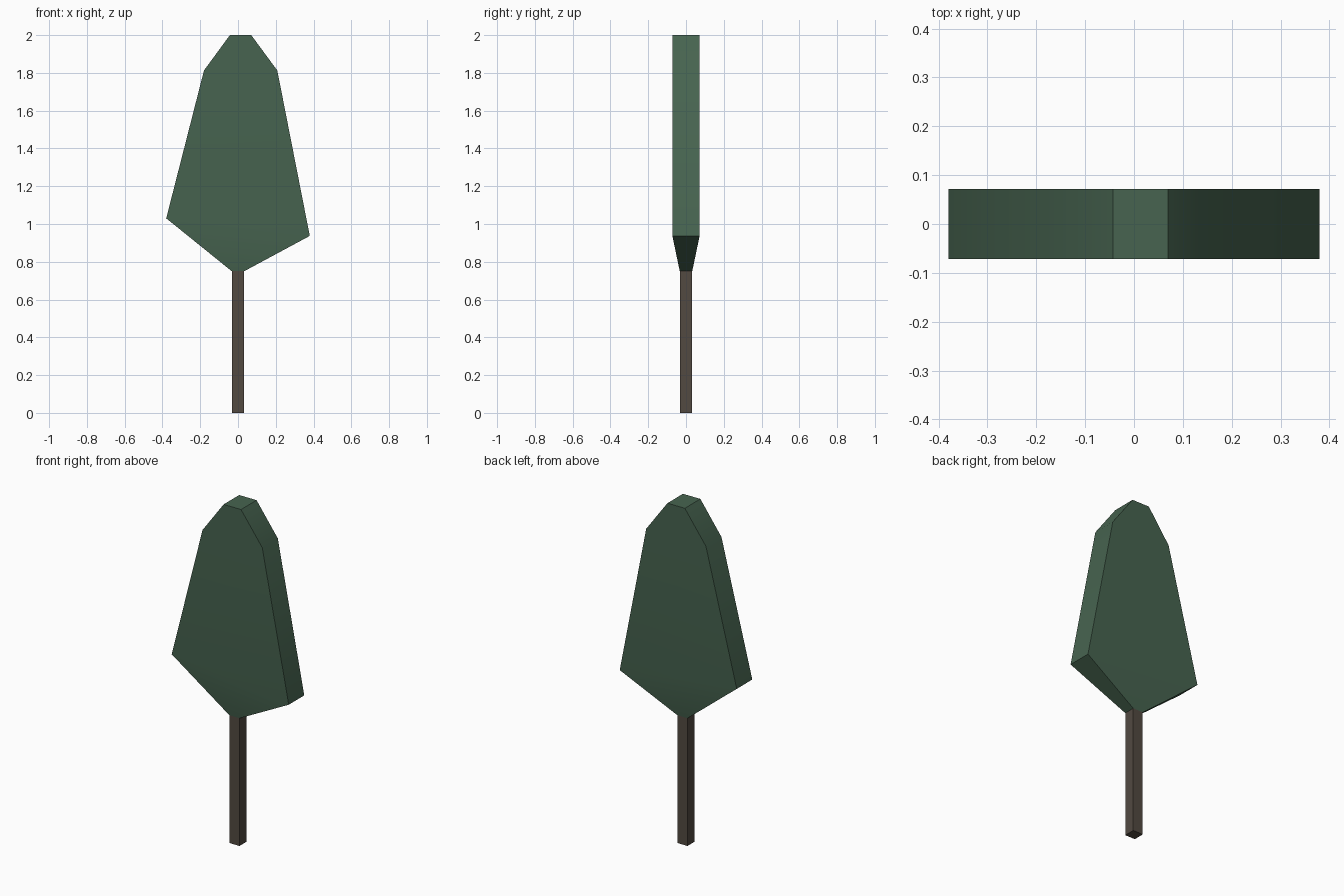
import bpy, bmesh
from math import radians

if "Cube" in bpy.data.objects:
    bpy.data.objects.remove(bpy.data.objects["Cube"])


def material(name, color):
    mat = bpy.data.materials.new(name)
    mat.diffuse_color = (*color, 1)
    mat.use_nodes = True
    mat.node_tree.nodes["Principled BSDF"].inputs["Base Color"].default_value = mat.diffuse_color
    return mat


def loft(name, rings, mat, cap_bottom=True, cap_top=True):
    """Skin a stack of rectangles: (x_left, z_left, x_right, z_right, half_depth)."""
    bm = bmesh.new()
    loops = []
    for xl, zl, xr, zr, d in rings:
        corners = [(xl, -d, zl), (xr, -d, zr), (xr, d, zr), (xl, d, zl)]
        loops.append([bm.verts.new(c) for c in corners])
    for low, high in zip(loops, loops[1:]):
        for i in range(4):
            j = (i + 1) % 4
            bm.faces.new((low[i], low[j], high[j], high[i]))
    if cap_bottom:
        bm.faces.new(loops[0][::-1])
    if cap_top:
        bm.faces.new(loops[-1])
    mesh = bpy.data.meshes.new(name)
    bm.to_mesh(mesh)
    bm.free()
    mesh.materials.append(mat)
    obj = bpy.data.objects.new(name, mesh)
    bpy.context.collection.objects.link(obj)
    bpy.ops.object.select_all(action='DESELECT')
    obj.select_set(True)
    bpy.context.view_layer.objects.active = obj
    bpy.ops.object.shade_smooth_by_angle(angle=radians(30))
    return obj


# Square trunk
T = 0.033
loft("trunk", [(-T, 0, T, 0, T), (-T, 0.75, T, 0.75, T)],
     material("bark", (0.085, 0.068, 0.053)), cap_top=False)

# Flat, lopsided crown that narrows down to the trunk
D = 0.072
loft("crown", [(-T, 0.75, T, 0.75, T),
               (-0.38, 1.03, 0.38, 0.937, D),
               (-0.18, 1.813, 0.208, 1.813, D),
               (-0.043, 2.0, 0.07, 2.0, D)],
     material("leaves", (0.063, 0.127, 0.08)), cap_bottom=False)
